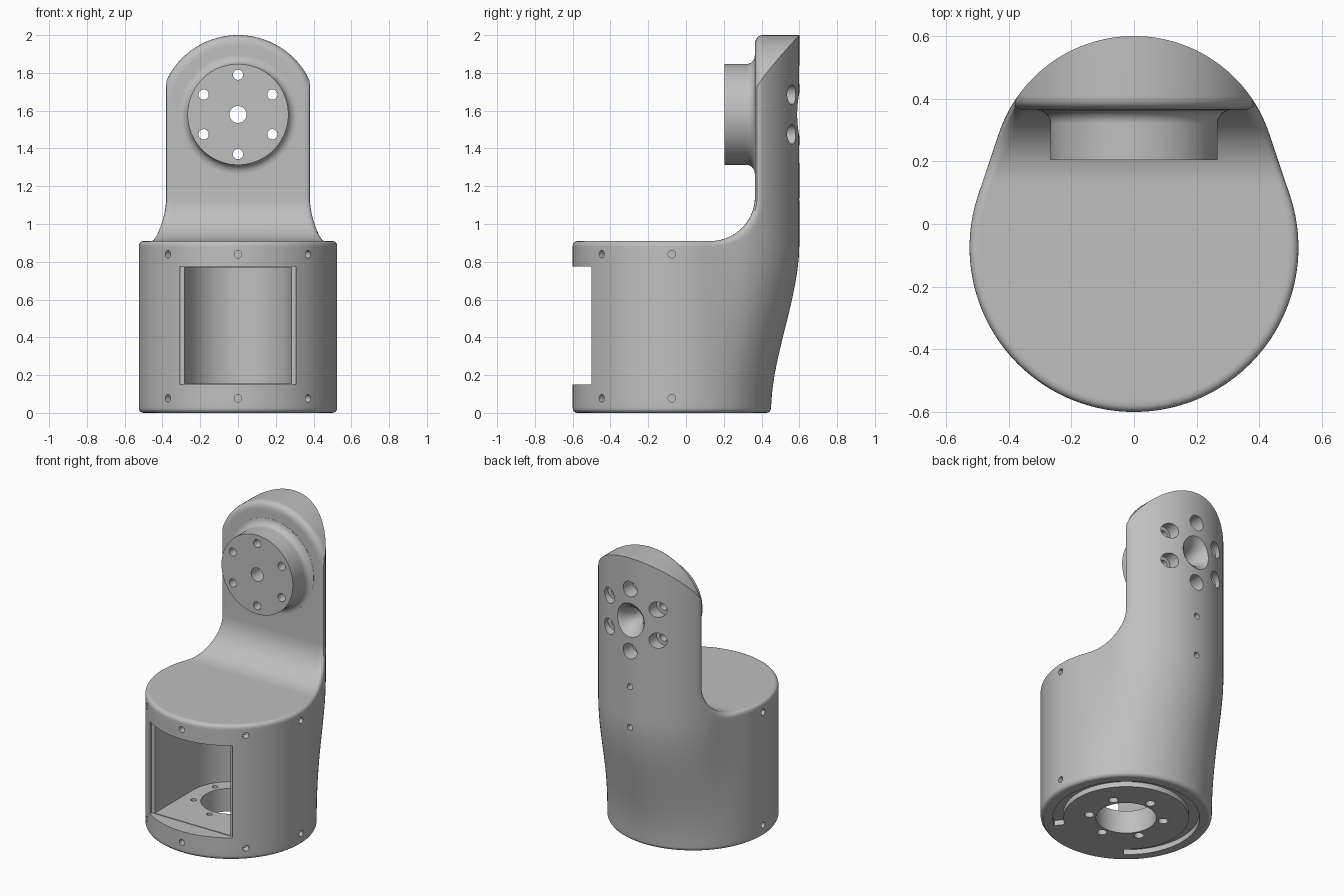
import bpy, bmesh, math
from mathutils import Vector, Matrix

if "Cube" in bpy.data.objects:
    bpy.data.objects.remove(bpy.data.objects["Cube"])

grey = bpy.data.materials.new("plain grey")
grey.use_nodes = True
grey.diffuse_color = (0.52, 0.52, 0.52, 1)
grey.node_tree.nodes["Principled BSDF"].inputs["Base Color"].default_value = grey.diffuse_color

# Main dimensions
AXIS = Vector((0, -0.075))      # base centre in plan
R, BACK_R, BACK_Y = 0.525, 0.455, 0.145
BASE_Z, FILLET, FACE_Y = 0.91, 0.235, 0.365
HUB_Z, TOP_R = 1.58, 0.42
FLAT = FACE_Y - FILLET + 0.6    # length of the flat top along the cut path
BEND = FILLET * math.pi / 2
JOIN_Z = BASE_Z + FILLET
UP = Vector((0, 0, 1))


def make_object(name, bm):
    bmesh.ops.remove_doubles(bm, verts=bm.verts, dist=1e-5)
    bmesh.ops.recalc_face_normals(bm, faces=bm.faces)
    mesh = bpy.data.meshes.new(name)
    bm.to_mesh(mesh)
    bm.free()
    mesh.materials.append(grey)
    obj = bpy.data.objects.new(name, mesh)
    bpy.context.collection.objects.link(obj)
    return obj


def lathe(bm, profile, origin, direction, n=32):
    """Revolve (radius, height) pairs about a direction, closed by end caps."""
    turn = Vector(direction).to_track_quat('Z', 'Y').to_matrix().to_4x4()
    m = Matrix.Translation(origin) @ turn
    rings = [[bm.verts.new(m @ Vector((r * math.cos(math.tau * i / n),
                                       r * math.sin(math.tau * i / n), h)))
              for i in range(n)] for r, h in profile]
    for a, b in zip(rings, rings[1:]):
        for i in range(n):
            j = (i + 1) % n
            bm.faces.new((a[i], a[j], b[j], b[i]))
    bm.faces.new(rings[0][::-1])
    bm.faces.new(rings[-1])


def prism(bm, outline, z0, z1):
    low = [bm.verts.new((x, y, z0)) for x, y in outline]
    high = [bm.verts.new((x, y, z1)) for x, y in outline]
    bm.faces.new(low[::-1])
    bm.faces.new(high)
    for i in range(len(low)):
        j = (i + 1) % len(low)
        bm.faces.new((low[i], low[j], high[j], high[i]))


# Plan outline: a large front circle joined by tangents to a smaller back circle
tangent = math.asin((R - BACK_R) / (BACK_Y - AXIS.y))
outline, lengths = [], [0.0]
for i in range(721):
    t = math.pi * (i / 720 - 0.5)
    r, cy = (R, AXIS.y) if t < tangent else (BACK_R, BACK_Y)
    outline.append(Vector((r * math.cos(t), cy + r * math.sin(t))))
for a, b in zip(outline, outline[1:]):
    lengths.append(lengths[-1] + (b - a).length)


def lookup(keys, values, q):
    for i in range(len(keys) - 1):
        if q <= keys[i + 1]:
            t = (q - keys[i]) / (keys[i + 1] - keys[i])
            return values[i] + (values[i + 1] - values[i]) * t
    return values[-1]


def hull(s):
    return lookup(lengths, outline, s)


def length_at(y):
    return lookup([p.y for p in outline], lengths, y)


def wall(s, z, inset=0.0):
    """Side wall: round at the foot, swelling into the plan outline higher up."""
    h = hull(s) - AXIS
    k = min(max(z / 0.9, 0), 1)
    k = k * k * (3 - 2 * k)
    p = AXIS + (h.normalized() * (R - inset)).lerp(h, k)
    return Vector((p.x, p.y, z))


def cut_path(p):
    """Flat base top, concave bend, then the upright front face."""
    if p < FLAT:
        return p - 0.6, BASE_Z
    if p < FLAT + BEND:
        t = (p - FLAT) / FILLET
        return FACE_Y - FILLET + FILLET * math.sin(t), JOIN_Z - FILLET * math.cos(t)
    return FACE_Y, JOIN_Z + p - FLAT - BEND


def crown(x):
    return HUB_Z + math.sqrt(TOP_R ** 2 - x * x)


# Rim stations: x, wall length s, height z, cut path p, edge rounding
EDGE, SHARP_EDGE = 0.03, 0.052
s_bend, s_face = length_at(FACE_Y - FILLET), length_at(FACE_Y)
rim = []
for i in range(48):
    s = s_bend * i / 48
    rim.append((hull(s).x, s, BASE_Z, hull(s).y + 0.6, EDGE))
for i in range(17):
    t = math.pi / 2 * i / 16
    y, z = cut_path(FLAT + FILLET * t)
    s = length_at(y)
    rim.append((hull(s).x, s, z, FLAT + FILLET * t, EDGE + (SHARP_EDGE - EDGE) * math.sin(t)))
k = len(rim) - 1
x_face, s_rim = hull(s_face).x, s_face + SHARP_EDGE
back_s = [s_rim + (lengths[-1] - s_rim) * i / 28 for i in range(29)]
corner = wall(s_rim, crown(hull(s_rim).x))
ROWS = 8
for j in range(1, ROWS + 1):
    z = JOIN_Z + (crown(x_face) - JOIN_Z) * j / ROWS
    rim.append((x_face, s_face, z, FLAT + BEND + z - JOIN_Z, SHARP_EDGE))
for s in back_s[1:]:
    x = hull(s).x
    rim.append((x, s, crown(x), FLAT + BEND + crown(x) - JOIN_Z, SHARP_EDGE))

bm = bmesh.new()
cache = {}


def face(points, mirror=True):
    for side in ((1, -1) if mirror else (1,)):
        verts = []
        for p in points:
            key = (round(p[0] * side, 5), round(p[1], 5), round(p[2], 5))
            if key not in cache:
                cache[key] = bm.verts.new(key)
            if cache[key] not in verts:
                verts.append(cache[key])
        if len(verts) > 2 and not bm.faces.get(verts):
            bm.faces.new(verts[::side])


def skin(a, b):
    for i in range(len(a) - 1):
        face((a[i], a[i + 1], b[i + 1], b[i]))


# Rounded rim: a smooth curve from the wall, over the edge, onto the cut face
rolls, inner, wall_top = [], [], []
for i, (x, s, z, p, a) in enumerate(rim):
    prev = rim[i - 1] if i else (-rim[1][0], -rim[1][1], rim[1][2], rim[1][3])
    nxt = rim[i + 1] if i + 1 < len(rim) else (-prev[0], s, prev[2], prev[3])
    t = Vector((nxt[0] - prev[0], nxt[3] - prev[3])).normalized()
    B = Vector((max(x - a * t.y, 0), *cut_path(p + a * t.x)))
    E = Vector((x, *cut_path(p)))
    if i < k:
        t = Vector((nxt[1] - prev[1], nxt[2] - prev[2])).normalized()
        wall_top.append((s + a * t.y, z - a * t.x))
        A = wall(*wall_top[-1])
    elif i <= k + ROWS:
        A = wall(s_rim, JOIN_Z + (corner.z - JOIN_Z) * (i - k) / ROWS)
    else:
        A = Vector((x, corner.y, z))
    inner.append(B)
    rolls.append([A * (1 - q) ** 2 + E * 2 * q * (1 - q) + B * q * q
                  for q in (n / 6 for n in range(7))])
for a, b in zip(rolls, rolls[1:]):
    skin(a, b)

# Cut face, spanning from side to side
flip = Vector((-1, 1, 1))
for a, b in zip(inner, inner[1:]):
    face((a, b, b * flip, a * flip), mirror=False)

# Side wall with a rounded foot, and the bottom
wall_top += [(s, JOIN_Z) for s in back_s]
foot = 0.025
columns = []
for s, top in wall_top:
    col = [wall(s, foot * (1 - math.cos(t)), foot * (1 - math.sin(t)))
           for t in (math.pi / 8 * n for n in range(4))]
    col += [wall(s, foot + (top - foot) * j / 28) for j in range(29)]
    columns.append(col)
for a, b in zip(columns, columns[1:]):
    skin(a, b)
loop = [c[0] for c in columns]
face(loop + [p * flip for p in loop[-2:0:-1]], mirror=False)

# Back of the upright and its arched top
uppers = [[wall(s, JOIN_Z + (crown(hull(s).x) - JOIN_Z) * j / ROWS)
           for j in range(ROWS + 1)] for s in back_s]
for a, b in zip(uppers, uppers[1:]):
    skin(a, b)
skin([r[0] for r in rolls[k + ROWS:]], [u[-1] for u in uppers])
body = make_object("housing_body", bm)

# Round mounting flange on the upright
bm = bmesh.new()
rad = 0.267
profile = [(rad, 0.205), (rad, 0.32)]
profile += [(rad + 0.045 * (1 - math.cos(t)), 0.32 + 0.044 * math.sin(t))
            for t in (math.pi / 12 * n for n in range(1, 7))]
profile.append((profile[-1][0], 0.38))
lathe(bm, profile, (0, 0, HUB_Z), (0, 1, 0), 96)
flange = make_object("mounting_flange", bm)

# Cutter: U-shaped motor bay open at the front
bay = bmesh.new()
bay_r = 0.283
arc = [(bay_r * math.cos(math.pi * i / 48), AXIS.y + bay_r * math.sin(math.pi * i / 48))
       for i in range(49)]
prism(bay, arc + [(-bay_r, -0.8), (bay_r, -0.8)], 0.155, 0.77)
# Cutter: shallow rebate around the opening
rebate = bmesh.new()
prism(rebate, [(-0.308, -0.8), (0.308, -0.8), (0.308, -0.485), (-0.308, -0.485)], 0.151, 0.774)

# Cutter: all the holes and the groove underneath
holes = bmesh.new()
lathe(holes, [(0.045, 0.1), (0.045, 0.47), (0.052, 0.51), (0.065, 0.545), (0.085, 0.575),
              (0.12, 0.605), (0.12, 0.7)], (0, 0, HUB_Z), (0, 1, 0), 48)
centre = Vector((0, AXIS.y, 0))
lathe(holes, [(0.185, -0.1), (0.185, 0.3)], centre, UP, 64)
for i in range(6):
    t = math.radians(30 + 60 * i)
    c, s = math.cos(t), math.sin(t)
    lathe(holes, [(0.027, 0.1), (0.027, 0.5), (0.052, 0.5), (0.052, 0.7)],
          (0.21 * c, 0, HUB_Z + 0.21 * s), (0, 1, 0))
    lathe(holes, [(0.03, -0.1), (0.03, 0.05), (0.018, 0.05), (0.018, 0.25)],
          centre + Vector((c, s, 0)) * 0.23, UP, 20)
for i in range(5):
    t = math.radians(45 * i - 180)
    d = Vector((math.cos(t), math.sin(t), 0))
    for z in (0.077, 0.84):
        lathe(holes, [(0.02, 0.47), (0.02, 0.6)], centre + UP * z, d, 20)
for z in (0.855, 1.13):
    lathe(holes, [(0.02, 0.54), (0.02, 0.7)], (0, 0, z), (0, 1, 0), 20)
sweep = [math.radians(-52 + 284 * i / 72) for i in range(73)]
ring = [(0.45 * math.cos(t), AXIS.y + 0.45 * math.sin(t)) for t in sweep]
ring += [(0.385 * math.cos(t), AXIS.y + 0.385 * math.sin(t)) for t in reversed(sweep)]
prism(holes, ring, -0.1, 0.035)


def carve(target, cutter):
    mod = target.modifiers.new("carve", 'BOOLEAN')
    mod.operation, mod.solver, mod.object = 'DIFFERENCE', 'EXACT', cutter
    bpy.context.view_layer.objects.active = target
    bpy.ops.object.modifier_apply(modifier=mod.name)


cutters = [make_object(n, b) for n, b in
           (("bay_cutter", bay), ("rebate_cutter", rebate), ("hole_cutter", holes))]
for cutter in cutters:
    cutter.hide_render = True
    carve(body, cutter)
carve(flange, cutters[-1])
for cutter in cutters:
    bpy.data.objects.remove(cutter)

# Smooth shading with crisp edges
for obj in (body, flange):
    bpy.ops.object.select_all(action='DESELECT')
    obj.select_set(True)
    bpy.context.view_layer.objects.active = obj
    bpy.ops.object.shade_smooth_by_angle(angle=math.radians(30))
    obj.modifiers.new("flat_face_normals", 'WEIGHTED_NORMAL').keep_sharp = True
